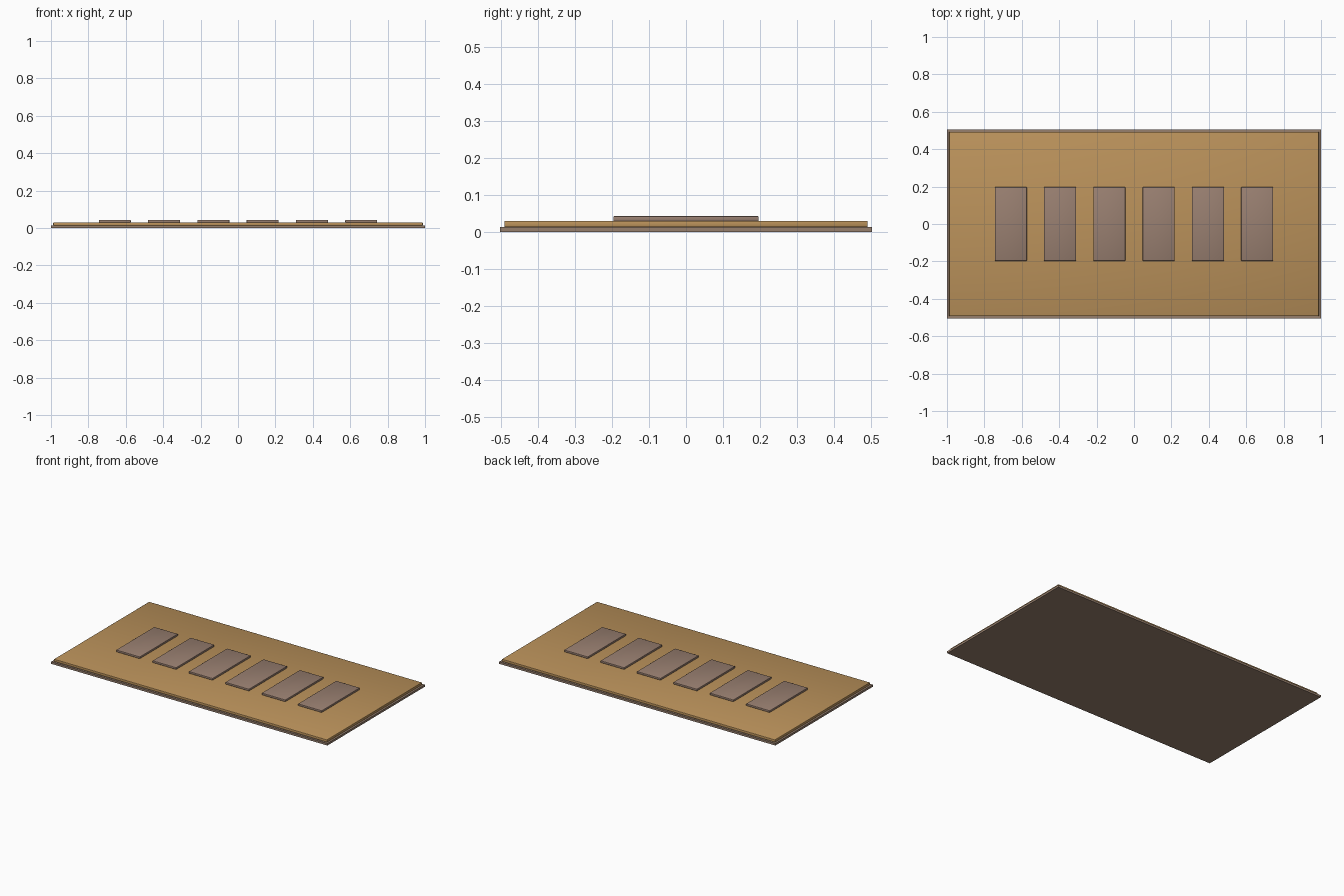
import bpy

if "Cube" in bpy.data.objects:
    bpy.data.objects.remove(bpy.data.objects["Cube"])


def material(name, rgb):
    m = bpy.data.materials.new(name)
    m.diffuse_color = (*rgb, 1)
    m.use_nodes = True
    m.node_tree.nodes["Principled BSDF"].inputs["Base Color"].default_value = m.diffuse_color
    return m


TAN = material("tan board", (0.50, 0.29, 0.105))
TAUPE = material("taupe tile", (0.32, 0.215, 0.165))
BROWN = material("grey brown backing", (0.31, 0.215, 0.155))


def slab(name, x, width, depth, z0, z1, mat, bevel):
    """Flat box standing from z0 to z1, with slightly softened edges."""
    bpy.ops.mesh.primitive_cube_add(size=1, location=(x, 0, (z0 + z1) / 2))
    ob = bpy.context.object
    ob.name = name
    ob.scale = (width, depth, z1 - z0)
    bpy.ops.object.transform_apply(location=False, rotation=False, scale=True)
    ob.data.materials.append(mat)
    if bevel:
        mod = ob.modifiers.new("soft edge", 'BEVEL')
        mod.width = bevel
        mod.segments = 2
        bpy.ops.object.shade_smooth()
    return ob


# Backing sheet and the board on top of it
slab("backing", 0, 2.0, 1.008, 0, 0.0135, BROWN, 0)
slab("board", 0, 1.976, 0.984, 0.0135, 0.0295, TAN, 0.002)

# Row of six raised tiles
for i in range(6):
    slab(f"tile_{i + 1}", (i - 2.5) * 0.2635, 0.171, 0.394,
         0.0295, 0.0425, TAUPE, 0.002)
